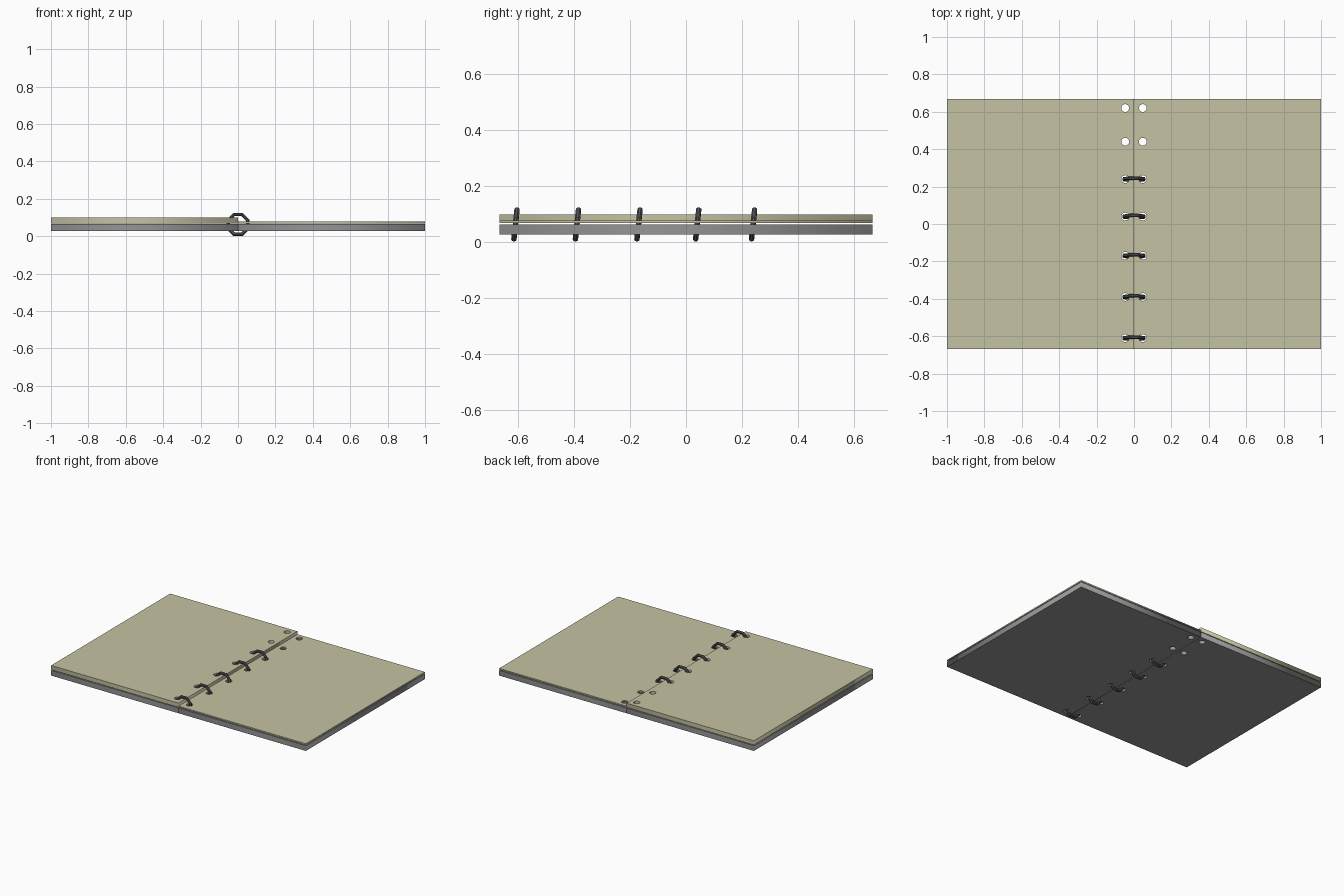
import bpy
from math import cos, sin, pi, radians
from mathutils import Vector

cube = bpy.data.objects.get("Cube")
if cube:
    bpy.data.objects.remove(cube, do_unlink=True)


def material(name, rgb):
    m = bpy.data.materials.new(name)
    m.use_nodes = True
    m.diffuse_color = (*rgb, 1)
    m.node_tree.nodes["Principled BSDF"].inputs["Base Color"].default_value = (*rgb, 1)
    return m


PAPER = material("cream paper", (0.56, 0.54, 0.36))
COVER = material("grey cover", (0.30, 0.30, 0.30))
METAL = material("dark metal", (0.10, 0.10, 0.11))

HALF_DEPTH = 0.667
HOLE_X = 0.047
RING_YS = [0.24, 0.04, -0.17, -0.39, -0.61]
HOLE_YS = [0.62, 0.44] + RING_YS


def spline(curve, points):
    s = curve.splines.new("POLY")
    s.points.add(len(points) - 1)
    for p, co in zip(s.points, points):
        p.co = (*co, 1)
    s.use_cyclic_u = True


def finish(name, curve, mat):
    """Turn a curve into a mesh object with one material."""
    curve.materials.append(mat)
    obj = bpy.data.objects.new(name, curve)
    bpy.context.collection.objects.link(obj)
    bpy.ops.object.select_all(action="DESELECT")
    obj.select_set(True)
    bpy.context.view_layer.objects.active = obj
    bpy.ops.object.convert(target="MESH")
    return bpy.context.object


def punched_sheet(name, side, z0, z1, mat):
    """Flat slab on one side of the spine with a column of round holes."""
    curve = bpy.data.curves.new(name, "CURVE")
    curve.dimensions = "2D"
    curve.fill_mode = "BOTH"
    curve.extrude = (z1 - z0) / 2
    inner, outer = side * 0.001, side
    spline(curve, [(inner, -HALF_DEPTH, 0), (outer, -HALF_DEPTH, 0),
                   (outer, HALF_DEPTH, 0), (inner, HALF_DEPTH, 0)])
    n = 16
    for y in HOLE_YS:
        spline(curve, [(side * HOLE_X + 0.021 * cos(2 * pi * i / n),
                        y + 0.021 * sin(2 * pi * i / n), 0) for i in range(n)])
    obj = finish(name, curve, mat)
    obj.location.z = (z0 + z1) / 2


# Covers and page stacks
for label, side, top in (("left", 1, 0.078), ("right", -1, 0.099)):
    punched_sheet(label + "_cover", side, 0.027, 0.064, COVER)
    punched_sheet(label + "_pages", side, 0.069, top, PAPER)

# Octagonal binder rings, leaning slightly backwards
for k, y in enumerate(RING_YS):
    curve = bpy.data.curves.new("ring", "CURVE")
    curve.dimensions = "3D"
    curve.bevel_depth = 0.010
    curve.bevel_resolution = 2
    lean = radians(6)
    points = []
    for i in range(8):
        a = 2 * pi * (i + 0.5) / 8
        v = Vector((0.057 * cos(a), 0, 0.057 * sin(a)))
        points.append((v.x, v.z * sin(lean), v.z * cos(lean)))
    spline(curve, points)
    ring = finish(f"binder_ring_{k + 1}", curve, METAL)
    ring.location = (0, y, 0.0635)
    bpy.ops.object.shade_smooth_by_angle(angle=radians(40))
